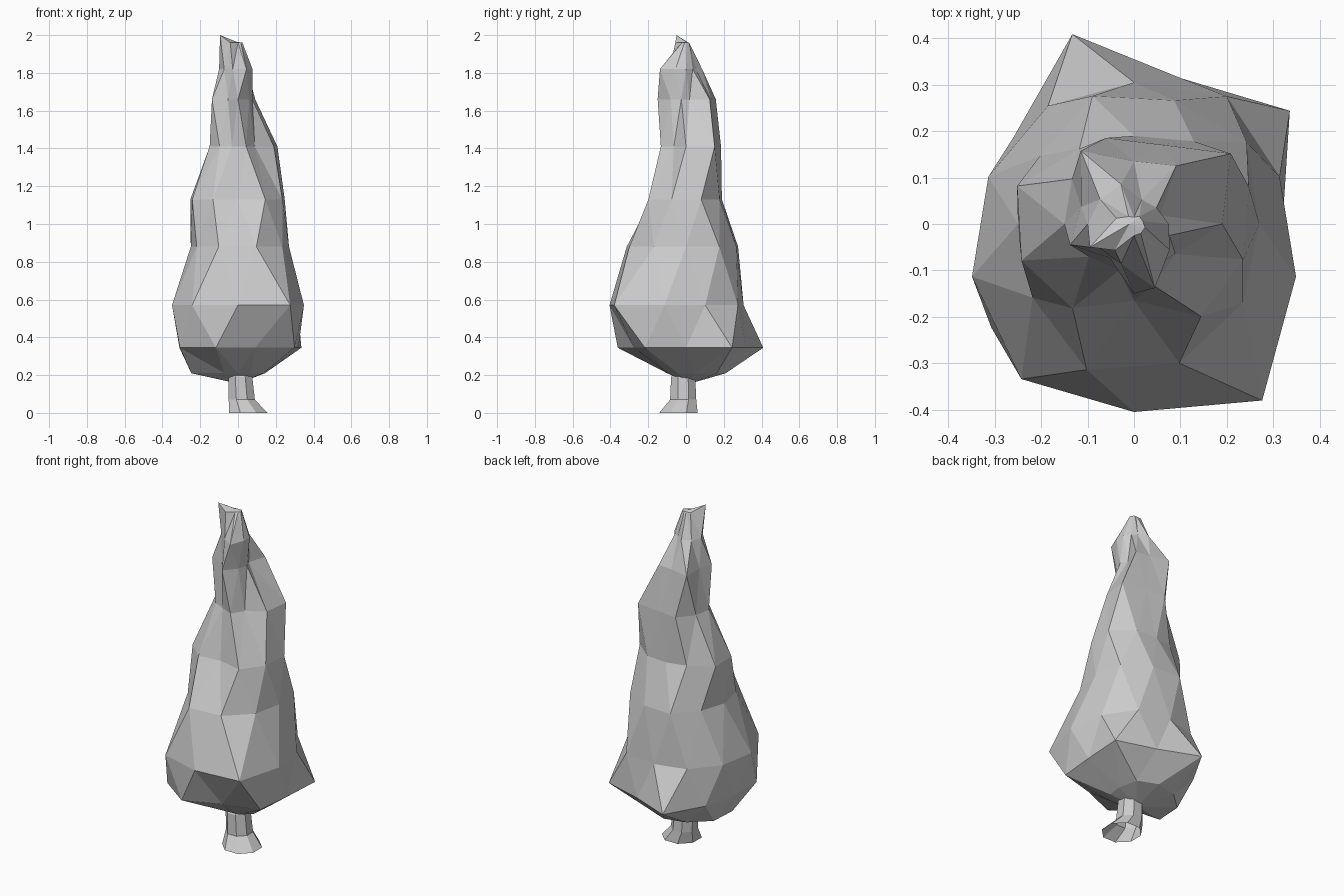
import bpy, bmesh
from math import cos, sin, radians

if "Cube" in bpy.data.objects:
    bpy.data.objects.remove(bpy.data.objects["Cube"])


def loft(name, rings, staggered, bottom, top):
    """Skin rings of points; close with a fan to a bottom / top point if given."""
    bm = bmesh.new()
    loops = [[bm.verts.new(p) for p in ring] for ring in rings]
    n = len(rings[0])
    for k, (a, b) in enumerate(zip(loops, loops[1:])):
        for i in range(n):
            j = (i + 1) % n
            if not staggered:
                bm.faces.new((a[i], a[j], b[j], b[i]))
            elif k % 2 == 0:      # upper vertex i sits between lower i and j
                bm.faces.new((a[i], a[j], b[i]))
                bm.faces.new((a[j], b[j], b[i]))
            else:                 # lower vertex i sits between upper i and j
                bm.faces.new((a[i], a[j], b[j]))
                bm.faces.new((a[i], b[j], b[i]))
    for loop, tip in ((loops[0], bottom), (loops[-1], top)):
        if tip:
            c = bm.verts.new(tip)
            for i in range(n):
                bm.faces.new((loop[i], loop[(i + 1) % n], c))
    bmesh.ops.recalc_face_normals(bm, faces=bm.faces)
    mesh = bpy.data.meshes.new(name)
    bm.to_mesh(mesh)
    bm.free()
    obj = bpy.data.objects.new(name, mesh)
    bpy.context.collection.objects.link(obj)
    return obj


# Foliage: ten-sided rings, alternately turned by half a step.
# Each row is a height, then radii anticlockwise from -18 or 0 degrees.
profile = [
    (0.21, .14, .15, .20, .21, .22, .25, .26, .12, .10, .12),
    (0.345, .32, .415, .33, .43, .32, .31, .38, .38, .29, .37),
    (0.57, .367, .33, .34, .305, .315, .33, .367, .413, .405, .47),
    (0.88, .27, .30, .28, .29, .25, .25, .27, .33, .315, .29),
    (1.13, .247, .26, .22, .19, .20, .265, .255, .225, .165, .246),
    (1.41, .19, .258, .18, .195, .165, .15, .12, .105, .14, .11),
    (1.66, .08, .06, .155, .135, .195, .12, .145, .09, .15, .10),
    (1.82, .075, .06, .055, .09, .09, .10, .09, .09, .145, .095),
    (1.96, .025, .02, .02, .015, .02, .04, .09, .07, .025, .025),
]
rings = []
for k, (z, *radii) in enumerate(profile):
    start = -18 if k % 2 == 0 else 0
    rings.append([(r * cos(radians(start + 36 * i)),
                   r * sin(radians(start + 36 * i)), z)
                  for i, r in enumerate(radii)])
# The tip leans up to a point at the front left
rings[-1][6] = (-.095, -.05, 2.0)
foliage = loft("foliage", rings, True, (0.0, 0.02, 0.155), (-.01, 0.0, 1.965))

# Trunk: eight-sided with a flared, open foot
trunk_rings = []
for z, cx, cy, r in ((0, .055, -.04, .11), (.07, .02, -.015, .075),
                     (.19, .012, -.015, .069), (.21, .01, -.01, .06)):
    trunk_rings.append([(cx + r * cos(radians(45 * i + 22.5)),
                         cy + r * sin(radians(45 * i + 22.5)), z)
                        for i in range(8)])
trunk = loft("trunk", trunk_rings, False, None, None)
